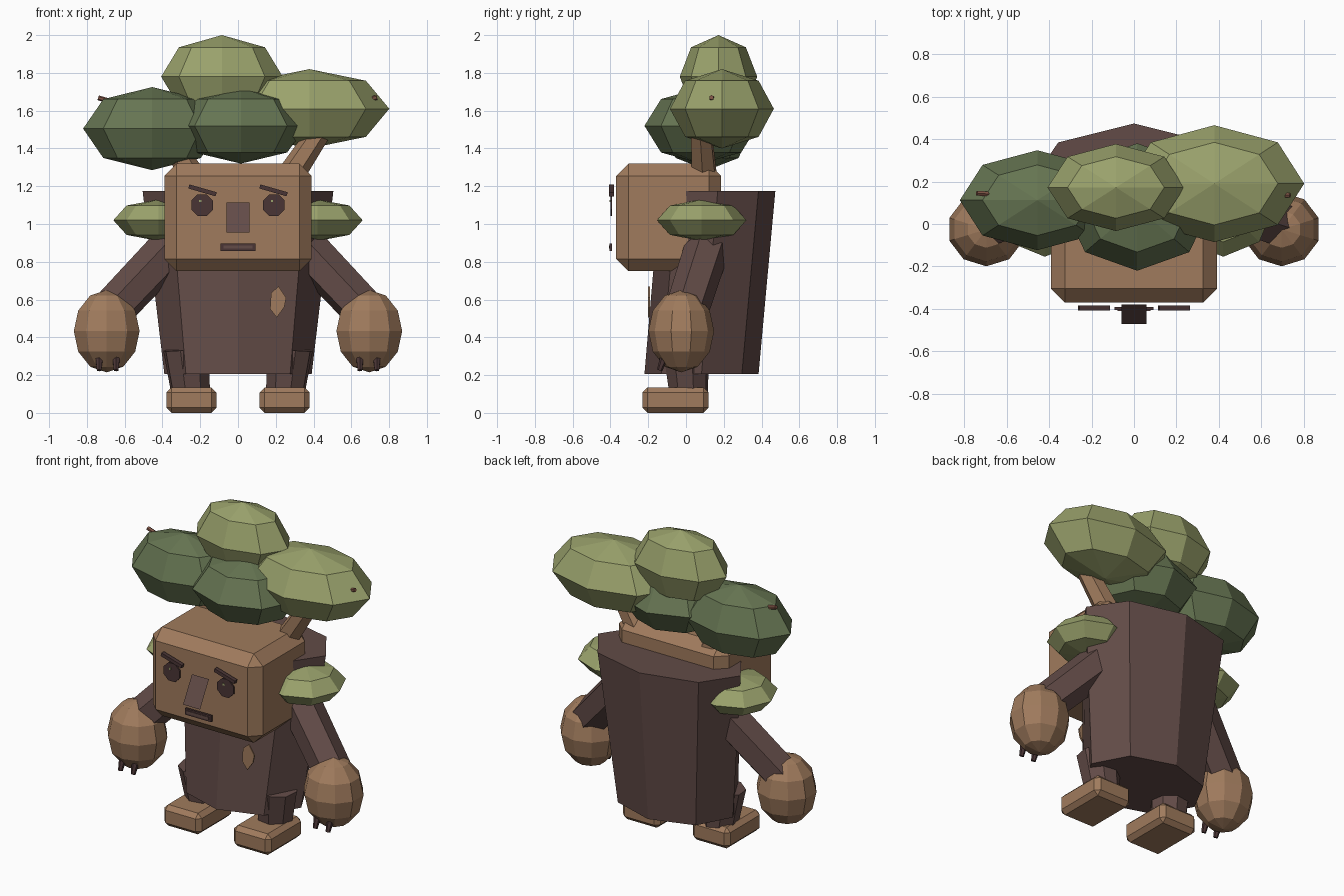
import bpy, bmesh, math
from mathutils import Vector, Matrix

if "Cube" in bpy.data.objects:
    bpy.data.objects.remove(bpy.data.objects["Cube"])


def mat(name, r, g, b):
    m = bpy.data.materials.new(name)
    lin = [((c / 255 + 0.055) / 1.055) ** 2.4 for c in (r, g, b)]
    m.diffuse_color = (*lin, 1)
    m.use_nodes = True
    m.node_tree.nodes["Principled BSDF"].inputs["Base Color"].default_value = m.diffuse_color
    return m


WOOD = mat("light_wood", 160, 123, 93)
BARK = mat("dark_bark", 98, 75, 71)
DARK = mat("deep_brown", 74, 53, 53)
LEAF = mat("light_leaf", 154, 162, 108)
MOSS = mat("dark_leaf", 102, 117, 82)
TWIG = mat("twig_brown", 128, 85, 70)


def finish(name, bm, material):
    me = bpy.data.meshes.new(name)
    bmesh.ops.recalc_face_normals(bm, faces=bm.faces)
    bm.to_mesh(me)
    bm.free()
    ob = bpy.data.objects.new(name, me)
    me.materials.append(material)
    bpy.context.collection.objects.link(ob)
    return ob


def blob(name, c, r, material, seg=8, rings=4):
    bm = bmesh.new()
    bmesh.ops.create_uvsphere(bm, u_segments=seg, v_segments=rings, radius=1,
                              matrix=Matrix.Translation(c) @ Matrix.Diagonal((*r, 1)))
    return finish(name, bm, material)


def box(name, c, size, material, bevel=0, tilt=0):
    bm = bmesh.new()
    bmesh.ops.create_cube(bm, size=1, matrix=Matrix.Translation(c)
                          @ Matrix.Rotation(tilt, 4, 'Y') @ Matrix.Diagonal((*size, 1)))
    if bevel:
        bmesh.ops.bevel(bm, geom=bm.edges[:], offset=bevel, segments=1, affect='EDGES')
    return finish(name, bm, material)


def limb(name, a, b, r1, r2, sides, material):
    # tapered prism running from point a to point b
    a, b = Vector(a), Vector(b)
    d = b - a
    bm = bmesh.new()
    bmesh.ops.create_cone(bm, cap_ends=True, segments=sides, radius1=r1, radius2=r2,
                          depth=d.length, matrix=Matrix.Translation((a + b) / 2)
                          @ d.to_track_quat('Z', 'Y').to_matrix().to_4x4())
    return finish(name, bm, material)


def plate(name, pts, y, thick, material):
    # flat outline in x, z with a little thickness
    bm = bmesh.new()
    f = bm.faces.new([bm.verts.new((x, y, z)) for x, z in pts])
    ext = bmesh.ops.extrude_face_region(bm, geom=[f])
    vs = [v for v in ext["geom"] if isinstance(v, bmesh.types.BMVert)]
    bmesh.ops.translate(bm, verts=vs, vec=(0, thick, 0))
    return finish(name, bm, material)


def disc(cx, cz, r, n=8):
    return [(cx + r * math.cos((i + .5) * math.tau / n),
             cz + r * math.sin((i + .5) * math.tau / n)) for i in range(n)]


# trunk: leaning octagonal prism, wider at the top
bm = bmesh.new()
loops = []
for z, cy, rx, ry in ((0.205, 0.082, 0.39, 0.302), (1.175, 0.168, 0.505, 0.305)):
    loops.append([bm.verts.new((rx * math.cos(i * math.pi / 4),
                                cy + ry * math.sin(i * math.pi / 4), z)) for i in range(8)])
for i in range(8):
    j = (i + 1) % 8
    bm.faces.new((loops[0][i], loops[0][j], loops[1][j], loops[1][i]))
bm.faces.new(loops[0])
bm.faces.new(loops[1])
finish("trunk", bm, BARK)

# head
box("head", (0, -0.092, 1.035), (0.78, 0.555, 0.57), WOOD, 0.065)

# face
for side, s in (("left", -1), ("right", 1)):
    plate(side + "_eye", disc(s * 0.19, 1.10, 0.062), -0.40, 0.009, DARK)
    plate(side + "_eye_glint", disc(s * 0.19 - 0.01, 1.122, 0.009, 4), -0.405, 0.004, LEAF)
    box(side + "_brow", (s * 0.188, -0.395, 1.178), (0.15, 0.025, 0.022), DARK, tilt=0.28)
bm = bmesh.new()
bm.faces.new([bm.verts.new(p) for p in ((-0.06, -0.47, 0.955), (0.06, -0.47, 0.955),
                                        (0.06, -0.38, 1.115), (-0.06, -0.38, 1.115))])
ob = finish("nose", bm, BARK)
if ob.data.polygons[0].normal.y > 0:
    ob.data.flip_normals()
box("mouth_frame", (0, -0.398, 0.878), (0.185, 0.014, 0.04), DARK)
box("mouth", (0, -0.406, 0.878), (0.155, 0.005, 0.018), BARK)

# crown foliage
blob("crown_top", (-0.085, 0.172, 1.78), (0.322, 0.205, 0.22), LEAF)
blob("crown_right", (0.378, 0.19, 1.61), (0.423, 0.275, 0.21), LEAF)
blob("crown_front", (0.015, 0.08, 1.52), (0.347, 0.30, 0.20), MOSS)
blob("crown_left", (-0.455, 0.112, 1.505), (0.365, 0.235, 0.22), MOSS)

# branches under the crown and twig tips poking out of it
limb("right_branch", (0.24, 0.10, 1.20), (0.44, 0.08, 1.50), 0.075, 0.06, 6, WOOD)
limb("left_branch", (-0.22, 0.10, 1.22), (-0.36, 0.10, 1.45), 0.07, 0.055, 6, WOOD)
limb("left_twig", (-0.66, 0.14, 1.645), (-0.74, 0.145, 1.668), 0.013, 0.013, 6, TWIG)
limb("right_twig", (0.66, 0.14, 1.65), (0.735, 0.135, 1.67), 0.013, 0.013, 6, TWIG)

# mirrored limbs
for side, s in (("left", -1), ("right", 1)):
    blob(side + "_shoulder_leaf", (s * 0.42, 0.083, 1.02), (0.24, 0.237, 0.11), LEAF)
    limb(side + "_arm", (s * 0.33, 0.12, 0.90), (s * 0.68, 0.0, 0.53), 0.12, 0.115, 6, BARK)
    blob(side + "_hand", (s * 0.695, -0.025, 0.433), (0.183, 0.174, 0.218), WOOD, 10, 6)
    for k, dx in enumerate((-0.045, 0.045)):
        limb(f"{side}_claw_{k + 1}", (s * 0.69 + dx, -0.11, 0.31),
             (s * 0.69 + dx, -0.14, 0.225), 0.024, 0.014, 6, DARK)
    limb(side + "_leg", (s * 0.25, 0.015, 0.10), (s * 0.275, 0.0, 0.34), 0.105, 0.125, 8, BARK)
    box(side + "_foot", (s * 0.247, -0.055, 0.068), (0.265, 0.35, 0.135), WOOD, 0.027)

# bare wood patch on the trunk
plate("bare_patch", [(0.205, 0.505), (0.245, 0.56), (0.255, 0.61), (0.215, 0.67),
                     (0.175, 0.635), (0.17, 0.55)], -0.20, 0.009, WOOD)
